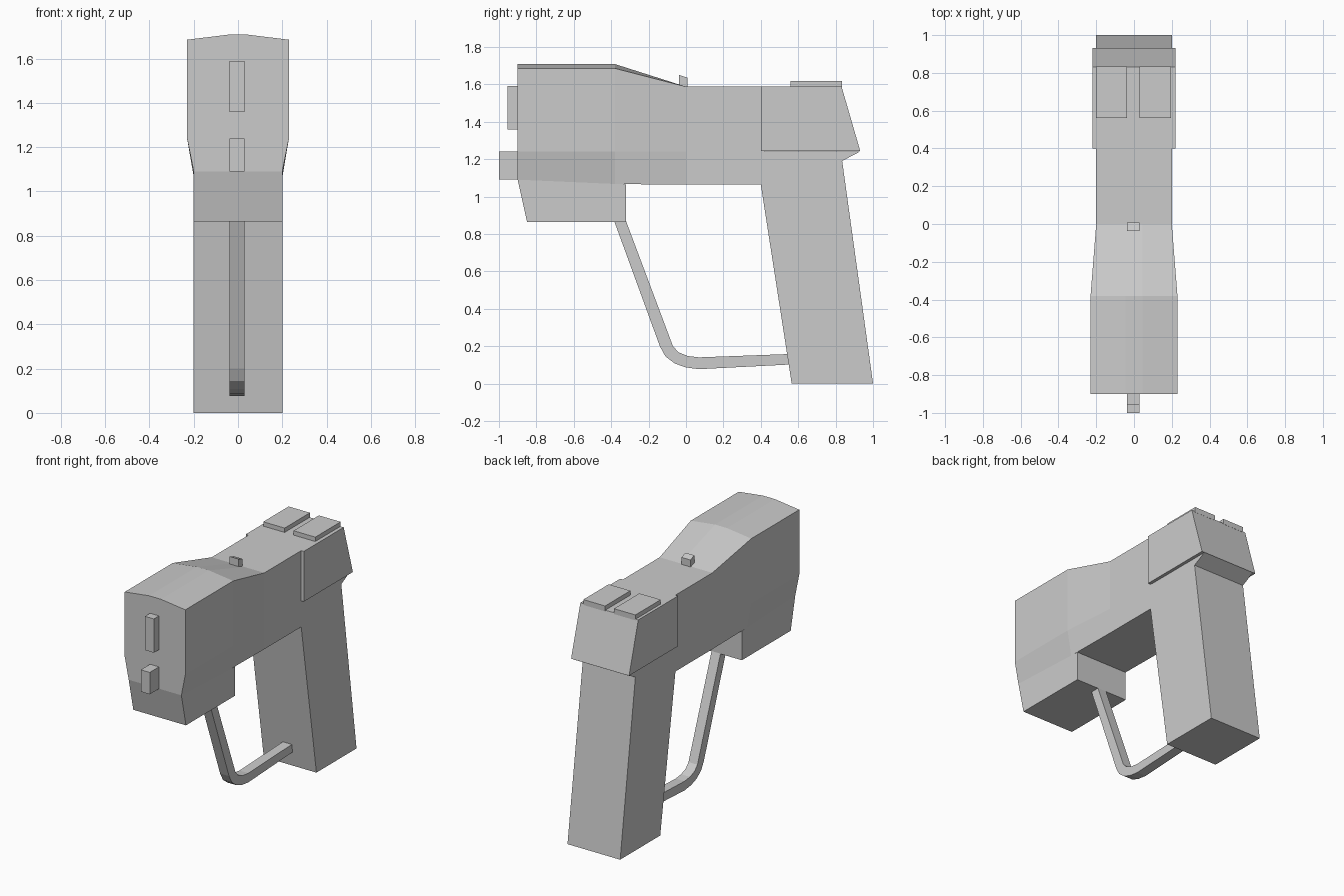
import bpy, bmesh

if "Cube" in bpy.data.objects:
    bpy.data.objects.remove(bpy.data.objects["Cube"])


def finish(name, bm):
    bmesh.ops.recalc_face_normals(bm, faces=bm.faces)
    bmesh.ops.triangulate(bm, faces=[f for f in bm.faces if len(f.verts) > 4])
    mesh = bpy.data.meshes.new(name)
    bm.to_mesh(mesh)
    bm.free()
    obj = bpy.data.objects.new(name, mesh)
    bpy.context.collection.objects.link(obj)
    return obj


def loft(name, rings):
    """Skin a row of equal-sized rings and cap both ends."""
    bm = bmesh.new()
    rows = [[bm.verts.new(p) for p in ring] for ring in rings]
    n = len(rows[0])
    for a, b in zip(rows, rows[1:]):
        for i in range(n):
            j = (i + 1) % n
            bm.faces.new((a[i], a[j], b[j], b[i]))
    bm.faces.new(rows[0])
    bm.faces.new(rows[-1])
    return finish(name, bm)


def extrude(name, profile, x0, x1):
    """Extrude a (y, z) side profile across x."""
    return loft(name, [[(x, y, z) for y, z in profile] for x in (x0, x1)])


def box(name, x0, x1, y0, y1, z0, z1):
    return extrude(name, [(y0, z0), (y1, z0), (y1, z1), (y0, z1)], x0, x1)


# Upper body: wide crowned front narrowing to a flat-topped rear
def section(y, w, top, edge, low):
    half = [(0.045, top), (w, edge), (w, 1.24), (0.2, low)]
    return [(x, y, z) for x, z in half] + [(-x, y, z) for x, z in reversed(half)]


loft("upper_body", [
    section(-0.90, 0.23, 1.708, 1.685, 1.09),
    section(-0.38, 0.23, 1.708, 1.685, 1.067),
    section(0.00, 0.20, 1.587, 1.587, 1.063),
    section(0.42, 0.20, 1.587, 1.587, 1.063),
])

# Lower front block
extrude("lower_front_block",
        [(-0.9, 1.09), (-0.85, 0.865), (-0.32, 0.865), (-0.32, 1.065)], -0.2, 0.2)

# Grip
extrude("grip", [(0.4, 1.063), (0.4, 1.24), (0.93, 1.24), (0.835, 1.19),
                 (1.0, 0.0), (0.565, 0.0)], -0.2, 0.2)

# Rear block, slightly wider than the body
extrude("rear_block", [(0.4, 1.587), (0.832, 1.587), (0.932, 1.242), (0.4, 1.242)],
        -0.22, 0.22)

# Rear sight pads
box("rear_sight_left", -0.2, -0.038, 0.56, 0.835, 1.58, 1.617)
box("rear_sight_right", 0.03, 0.195, 0.56, 0.835, 1.58, 1.617)

# Front sight
SLIM = (-0.038, 0.03)
extrude("front_sight", [(-0.037, 1.595), (-0.037, 1.65), (0.007, 1.635), (0.007, 1.58)],
        *SLIM)

# Muzzle blocks
box("upper_muzzle", *SLIM, -0.955, -0.89, 1.358, 1.59)
box("lower_muzzle", *SLIM, -1.0, -0.88, 1.09, 1.24)

# Trigger guard: outer edge then inner edge, with a rounded lower corner
extrude("trigger_guard", [
    (-0.388, 0.88), (-0.14, 0.2), (-0.11, 0.145), (-0.06, 0.107), (0.0, 0.086),
    (0.07, 0.077), (0.56, 0.102),
    (0.56, 0.158), (0.07, 0.14), (0.01, 0.147), (-0.04, 0.167), (-0.07, 0.2),
    (-0.325, 0.88)], *SLIM)
